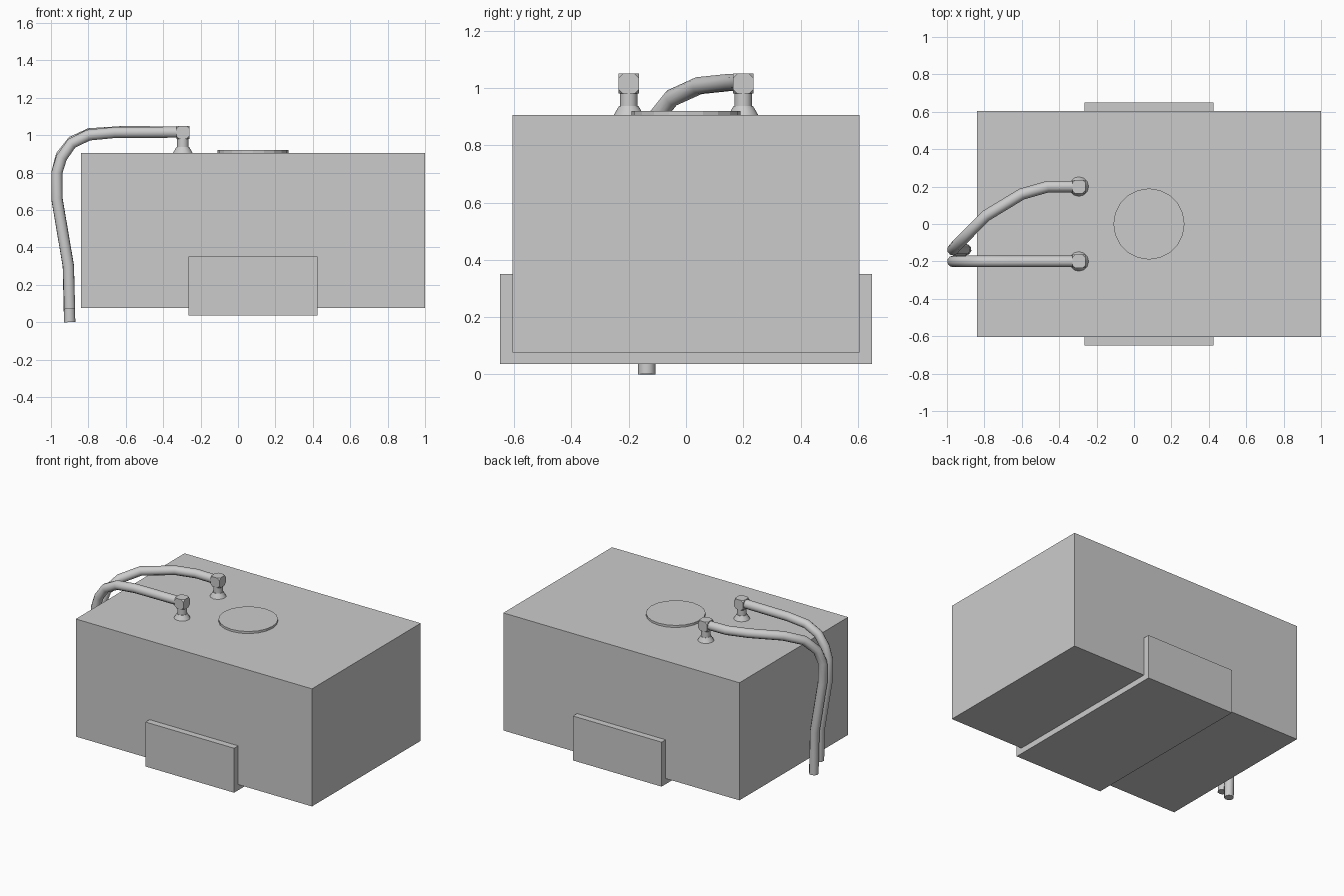
import bpy, bmesh
from mathutils import Matrix, Vector

if "Cube" in bpy.data.objects:
    bpy.data.objects.remove(bpy.data.objects["Cube"])


def finish(name, bm):
    me = bpy.data.meshes.new(name)
    bm.to_mesh(me)
    bm.free()
    ob = bpy.data.objects.new(name, me)
    bpy.context.collection.objects.link(ob)
    return ob


def box(name, lo, hi, corner_cut=0):
    lo, hi = Vector(lo), Vector(hi)
    bm = bmesh.new()
    m = Matrix.Translation((lo + hi) / 2) @ Matrix.Diagonal((*(hi - lo), 1))
    bmesh.ops.create_cube(bm, size=1, matrix=m)
    if corner_cut:
        bmesh.ops.bevel(bm, geom=bm.verts[:], offset=corner_cut, segments=1,
                        affect='VERTICES')
    return finish(name, bm)


def cone(name, x, y, z0, z1, r0, r1, sides):
    bm = bmesh.new()
    bmesh.ops.create_cone(bm, cap_ends=True, segments=sides, radius1=r0, radius2=r1,
                          depth=z1 - z0, matrix=Matrix.Translation((x, y, (z0 + z1) / 2)))
    return finish(name, bm)


def smooth(ob, angle=0.9):
    bpy.ops.object.select_all(action='DESELECT')
    ob.select_set(True)
    bpy.context.view_layer.objects.active = ob
    if ob.type == 'CURVE':
        bpy.ops.object.convert(target='MESH')
    bpy.ops.object.shade_smooth_by_angle(angle=angle)


def pipe(name, pts, radius=0.031):
    cu = bpy.data.curves.new(name, 'CURVE')
    cu.dimensions = '3D'
    cu.bevel_depth = radius
    cu.bevel_resolution = 3
    cu.use_fill_caps = True
    sp = cu.splines.new('POLY')
    sp.points.add(len(pts) - 1)
    for p, co in zip(sp.points, pts):
        p.co = (*co, 1)
    ob = bpy.data.objects.new(name, cu)
    bpy.context.collection.objects.link(ob)
    smooth(ob)


# Tank, strap around its underside, and round lid
box("tank_body", (-0.84, -0.605, 0.077), (1.0, 0.605, 0.905))
box("support_strap", (-0.265, -0.65, 0.037), (0.425, 0.65, 0.35))
cone("lid", 0.08, 0, 0.90, 0.92, 0.19, 0.19, 20)

# Pipe fittings: flared foot, neck and elbow block
FX = -0.295
for side, y in (("front", -0.2), ("back", 0.2)):
    smooth(cone(side + "_fitting_foot", FX, y, 0.904, 0.937, 0.053, 0.034, 12))
    smooth(cone(side + "_fitting_neck", FX, y, 0.93, 0.99, 0.031, 0.031, 12))
    box(side + "_fitting_elbow", (FX - 0.035, y - 0.036, 0.98),
        (FX + 0.035, y + 0.036, 1.05), 0.016)

# Pipes bending over the tank end and down
pipe("front_pipe", [(-0.31, -0.2, 1.016), (-0.66, -0.2, 1.014), (-0.8, -0.2, 1.0),
                    (-0.89, -0.2, 0.955), (-0.943, -0.2, 0.88), (-0.968, -0.2, 0.8),
                    (-0.968, -0.2, 0.66), (-0.907, -0.2, 0.3), (-0.9, -0.2, 0.07)])
pipe("back_pipe", [(-0.31, 0.2, 1.016), (-0.46, 0.2, 1.018), (-0.6, 0.16, 1.02),
                   (-0.79, 0.045, 1.008), (-0.885, -0.05, 0.965), (-0.945, -0.11, 0.89),
                   (-0.968, -0.137, 0.8), (-0.968, -0.137, 0.66),
                   (-0.907, -0.137, 0.3), (-0.9, -0.137, 0)])
